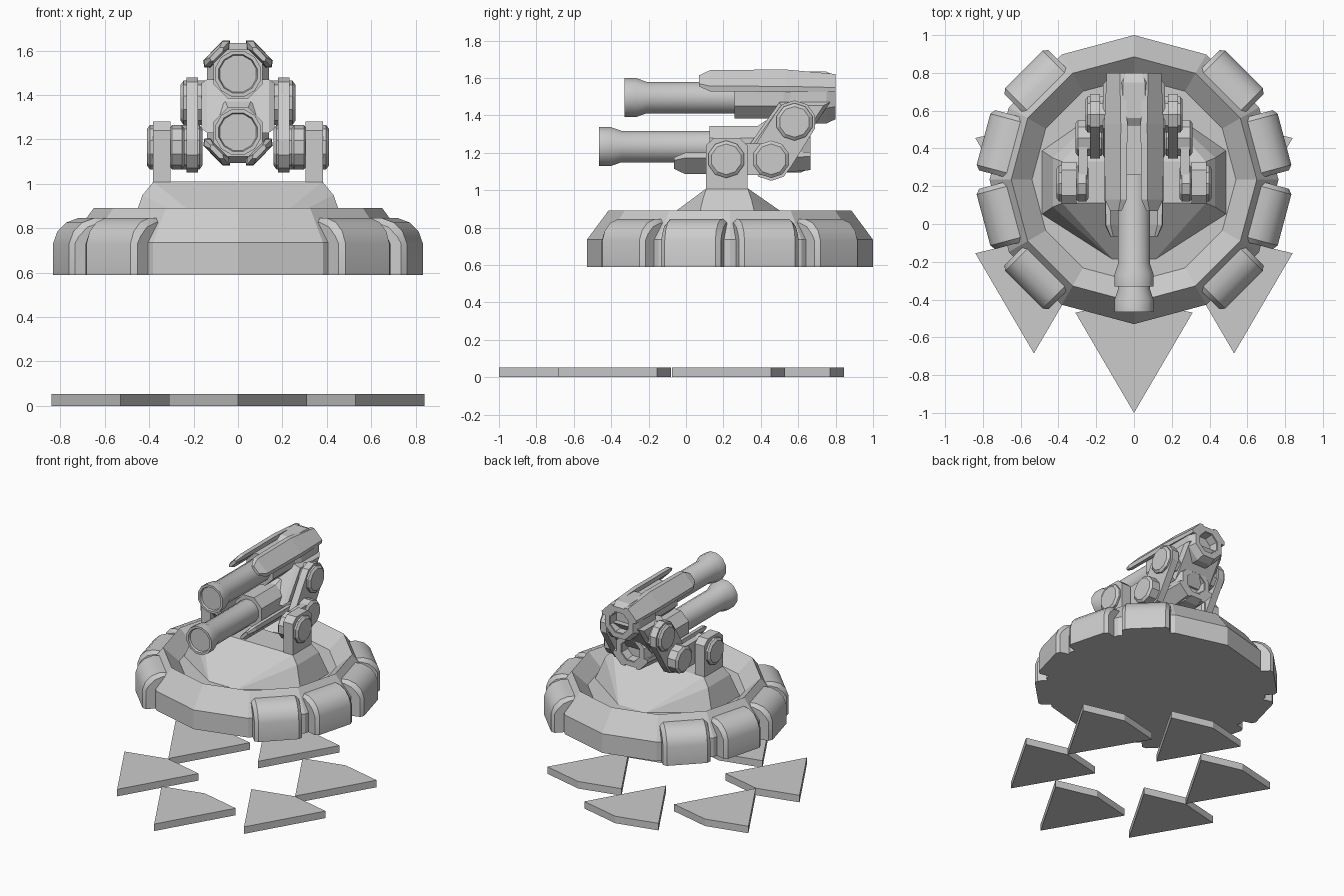
import bpy, bmesh
from math import sin, cos, pi, radians
from mathutils import Matrix, Vector

if "Cube" in bpy.data.objects:
    bpy.data.objects.remove(bpy.data.objects["Cube"])

CY = 0.235   # centre of the round base in y


def finish(name, bm, smooth=None, mirror=False):
    bmesh.ops.remove_doubles(bm, verts=bm.verts, dist=1e-5)
    bmesh.ops.recalc_face_normals(bm, faces=bm.faces)
    me = bpy.data.meshes.new(name)
    bm.to_mesh(me)
    bm.free()
    ob = bpy.data.objects.new(name, me)
    bpy.context.collection.objects.link(ob)
    if mirror:
        ob.modifiers.new("mirror", 'MIRROR').use_axis[0] = True
    if smooth:
        bpy.ops.object.select_all(action='DESELECT')
        ob.select_set(True)
        bpy.context.view_layer.objects.active = ob
        bpy.ops.object.shade_smooth_by_angle(angle=radians(smooth))
    return ob


def loft(name, rings, **kw):
    """Skin a list of equal-length closed rings and cap both ends."""
    bm = bmesh.new()
    vs = [[bm.verts.new(p) for p in ring] for ring in rings]
    n = len(rings[0])
    for a, b in zip(vs, vs[1:]):
        for i in range(n):
            j = (i + 1) % n
            bm.faces.new((a[i], a[j], b[j], b[i]))
    bm.faces.new(vs[0])
    bm.faces.new(vs[-1])
    return finish(name, bm, **kw)


def lathe(name, profile, n, axis, origin, phase=0, **kw):
    """Rings of (radius, position) along the x, y or z axis."""
    o = Vector(origin)
    rings = []
    for r, h in profile:
        ring = []
        for i in range(n):
            t = 2 * pi * i / n + phase
            a, b = r * cos(t), r * sin(t)
            ring.append(o + Vector({'x': (h, a, b), 'y': (a, h, b), 'z': (a, b, h)}[axis]))
        rings.append(ring)
    return loft(name, rings, **kw)


def slab(name, yz, x0, x1, **kw):
    """Side-view outline extruded in x."""
    return loft(name, [[(x, y, z) for y, z in yz] for x in (x0, x1)], **kw)


def hull(name, pts, **kw):
    bm = bmesh.new()
    for p in pts:
        bm.verts.new(p)
    res = bmesh.ops.convex_hull(bm, input=bm.verts)
    junk = [v for v in bm.verts if not v.link_faces]
    bmesh.ops.delete(bm, geom=junk, context='VERTS')
    return finish(name, bm, **kw)


# round base with sunken floor
lathe("base_ring", [(0.53, 0.60), (0.53, 0.59), (0.765, 0.59), (0.765, 0.735), (0.65, 0.89),
                    (0.54, 0.79), (0.3, 0.79)], 12, 'z', (0, CY, 0))
lathe("base_underside", [(0.54, 0.59), (0.54, 0.62)], 12, 'z', (0, CY, 0))

# clamp pads around the rim
pad = [(0.70, 0.59), (0.825, 0.59), (0.825, 0.73), (0.805, 0.785), (0.765, 0.825),
       (0.71, 0.845), (0.65, 0.845), (0.64, 0.82), (0.70, 0.75)]
for k, deg in enumerate((15, 45, 135, 165, 195, 225, 315, 345)):
    rot = Matrix.Translation((0, CY, 0)) @ Matrix.Rotation(radians(deg), 4, 'Z')
    rings = []
    for t, inset in ((-0.165, 0.02), (-0.14, 0), (0.14, 0), (0.165, 0.02)):
        rings.append([rot @ Vector((r - inset if r > 0.7 else r, t,
                                    z - inset if z > 0.75 else z)) for r, z in pad])
    loft(f"rim_pad_{k}", rings, smooth=32)

# arrow-shaped hover plates, all pointing forward
tips = [(0, -1), (0.53, -0.685), (-0.53, -0.685), (0.53, -0.075), (-0.53, -0.075), (0, 0.24)]
for k, (tx, ty) in enumerate(tips):
    arrow = [(0, 0), (0.31, 0.53), (0, 0.605), (-0.31, 0.53)]
    loft(f"ground_plate_{k}", [[(tx + x, ty + y, z) for x, y in arrow] for z in (0, 0.053)])

# pedestal
ped = []
for s in (1, -1):
    ped += [(s * 0.38, 0.11, 1.01), (s * 0.38, 0.33, 1.01), (s * 0.43, 0.09, 0.95),
            (s * 0.43, 0.35, 0.95), (s * 0.49, 0.05, 0.78), (s * 0.49, 0.39, 0.78),
            (s * 0.10, -0.2, 0.78), (s * 0.10, 0.66, 0.78)]
hull("pedestal", ped)

# posts holding the linkage
slab("pivot_post", [(0.107, 0.98), (0.107, 1.24), (0.15, 1.28), (0.285, 1.28), (0.328, 1.24),
                    (0.328, 0.98)], 0.305, 0.383, mirror=True)


def bolt(name, y, z, x0, x1, r=0.1):
    c = 0.013
    lathe(name, [(r - 0.018, x0), (r, x0 + c), (r, x1 - c), (r - 0.018, x1)],
          10, 'x', (0, y, z), phase=pi / 10, mirror=True)


def link(name, a, b, r, x0, x1):
    pts = [(x, p[0] + r * cos(i * pi / 5 + pi / 10), p[1] + r * sin(i * pi / 5 + pi / 10))
           for x in (x0, x1) for p in (a, b) for i in range(10)]
    hull(name, pts, mirror=True)


# linkage: horizontal link, slanted arm and their bolts
P0, P1, P2 = (0.215, 1.165), (0.455, 1.165), (0.58, 1.365)
bolt("post_bolt", *P0, 0.37, 0.41)
bolt("post_inner_boss", *P0, 0.24, 0.31)
link("lower_link", P0, P1, 0.085, 0.245, 0.293)
bolt("link_bolt", *P1, 0.16, 0.31)
link("slanted_arm", P1, P2, 0.115, 0.18, 0.232)
bolt("arm_bolt", *P2, 0.13, 0.258)

# gun body joining both barrels
body = [(0.50, 1.47), (0.77, 1.47), (0.61, 1.23), (0.33, 1.23)]
loft("gun_body", [[(x, 0.55 + (y - 0.55) * k, 1.36 + (z - 1.36) * k) for y, z in body]
                  for x, k in ((-0.165, 0.85), (-0.14, 1), (0.14, 1), (0.165, 0.85))])

# barrels, sleeves and armour, lower set shifted forward and flipped
section = [(0.035, 1.645), (0.07, 1.645), (0.157, 1.555), (0.152, 1.525), (0.125, 1.525),
           (0.04, 1.61)]
for label, z, dy, flip in (("upper", 1.495, 0, False), ("lower", 1.233, -0.135, True)):
    lathe(label + "_barrel",
          [(0.085, -0.315), (0.09, -0.33), (0.107, -0.33), (0.107, -0.265), (0.087, -0.21),
           (0.087, 0.4)], 12, 'y', (0, dy, z), phase=pi / 12, smooth=35)
    lathe(label + "_sleeve",
          [(0.09, 0.26), (0.12, 0.26), (0.12, 0.75), (0.105, 0.795), (0.08, 0.795),
           (0.075, 0.73)], 8, 'y', (0, dy, z), phase=pi / 8)
    # rear housing flares around the sleeve
    lathe(label + "_rear_collar",
          [(0.12, 0.52), (0.15, 0.56), (0.15, 0.75), (0.125, 0.80), (0.085, 0.80), (0.08, 0.72)],
          8, 'y', (0, dy, z), phase=pi / 8)
    rings = []
    for y, k, drop in ((0.07, 0.5, 0), (0.13, 0.95, 0), (0.53, 1, 0), (0.80, 0.8, 0.012)):
        ring = []
        for x, zz in section:
            zz = 1.583 + (zz - 1.583) * k - drop
            ring.append((0.095 + (x - 0.095) * k, y + dy, 2.728 - zz if flip else zz))
        rings.append(ring)
    loft(label + "_armour", rings, mirror=True)
